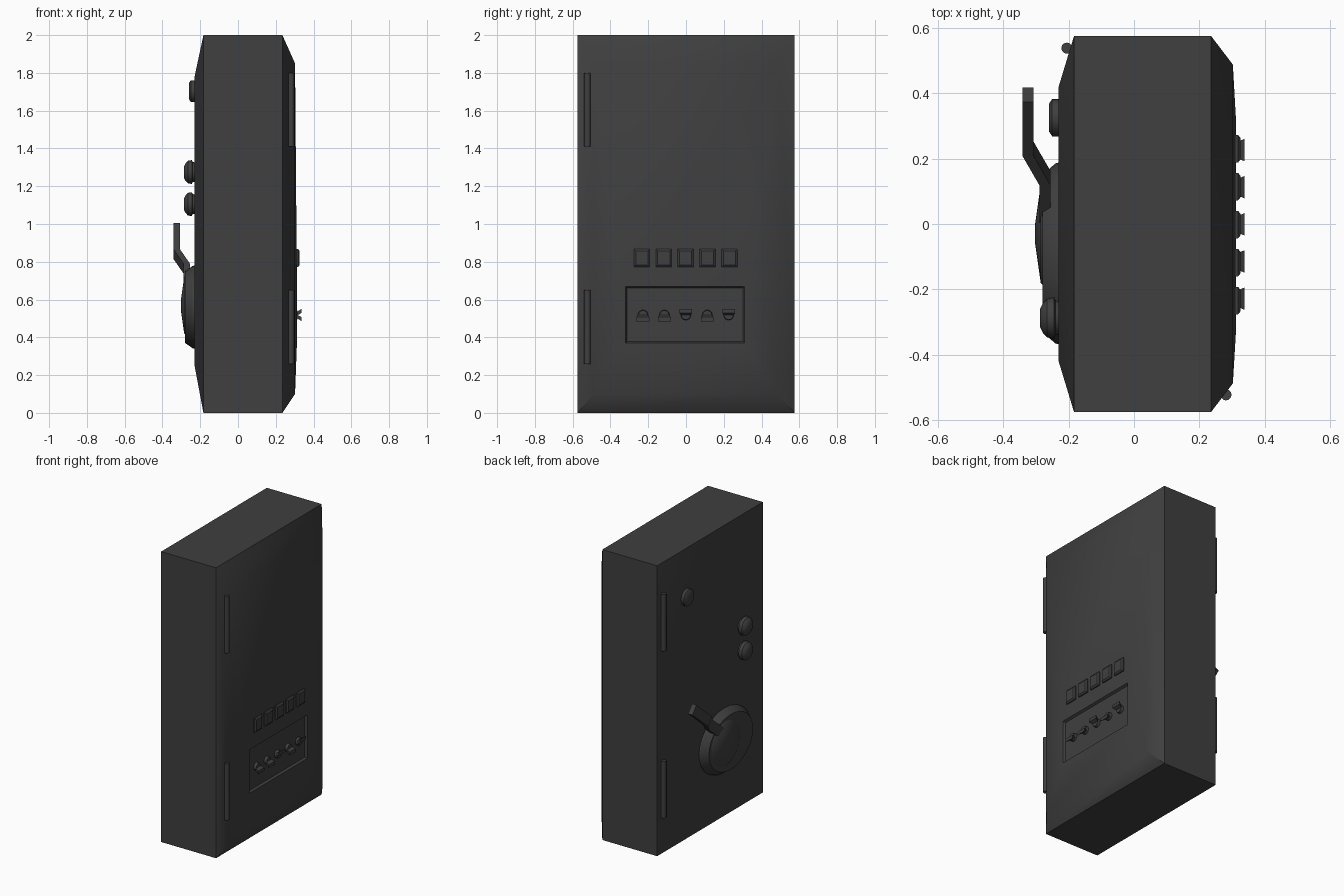
import bpy, bmesh, math
from mathutils import Vector

if "Cube" in bpy.data.objects:
    bpy.data.objects.remove(bpy.data.objects["Cube"])

steel = bpy.data.materials.new("dark_grey_steel")
steel.use_nodes = True
colour = (0.05, 0.05, 0.05, 1)
steel.diffuse_color = colour
steel.node_tree.nodes["Principled BSDF"].inputs["Base Color"].default_value = colour


def stack(name, loops, smooth=None, caps=(True, True)):
    """Skin a list of equal-length vertex loops and cap the ends."""
    bm = bmesh.new()
    rings = [[bm.verts.new(p) for p in loop] for loop in loops]
    n = len(rings[0])
    for a, b in zip(rings, rings[1:]):
        for i in range(n):
            j = (i + 1) % n
            bm.faces.new((a[i], a[j], b[j], b[i]))
    if caps[0]:
        bm.faces.new(rings[0][::-1])
    if caps[1]:
        bm.faces.new(rings[-1])
    bmesh.ops.recalc_face_normals(bm, faces=bm.faces)
    mesh = bpy.data.meshes.new(name)
    bm.to_mesh(mesh)
    bm.free()
    mesh.materials.append(steel)
    obj = bpy.data.objects.new(name, mesh)
    bpy.context.collection.objects.link(obj)
    if smooth:
        bpy.ops.object.select_all(action="DESELECT")
        obj.select_set(True)
        bpy.context.view_layer.objects.active = obj
        bpy.ops.object.shade_smooth_by_angle(angle=math.radians(smooth))
    return obj


def rect(x, y0, y1, z0, z1):
    return [(x, y0, z0), (x, y1, z0), (x, y1, z1), (x, y0, z1)]


def oval(x, y, z, ry, rz, n=24):
    angles = [math.tau * i / n for i in range(n)]
    return [(x, y + ry * math.cos(a), z + rz * math.sin(a)) for a in angles]


def knob(name, y, z, profile):
    stack(name, [oval(x, y, z, r, r) for x, r in profile], 35)


# Cabinet with a shallow dished door on each wide side
W = 0.575
RIGHT, LEFT = 0.235, -0.183
door_right = [
    rect(RIGHT, -W, W, 0, 2),
    rect(0.302, -0.487, 0.487, 0.1, 1.85),
    rect(0.312, -0.32, 0.31, 0.37, 0.67),
    rect(0.297, -0.312, 0.302, 0.378, 0.662),
]
door_left = [
    rect(-0.23, -0.42, 0.42, 0.25, 1.78),
    rect(LEFT, -W, W, 0, 2),
]
stack("cabinet_body", [door_left[1], door_right[0]], caps=(False, False))
stack("switch_door", door_right, 44, (False, True))
stack("handle_door", door_left, 44, (True, False))

# Hinge pins, two on each door
for side, x, y in (("right", 0.281, -0.522), ("left", -0.205, 0.537)):
    for level, z in (("lower", 0.455), ("upper", 1.605)):
        loops = []
        for end in (z - 0.195, z + 0.195):
            loops.append([(x + 0.017 * math.cos(a), y + 0.017 * math.sin(a), end)
                          for a in (math.tau * i / 12 for i in range(12))])
        stack(f"{side}_{level}_hinge", loops, 40)

# Row of push buttons and row of toggle switches
for i in range(5):
    y = -0.234 + i * 0.116
    stack(f"push_button_{i + 1}", [
        rect(0.3, y - 0.042, y + 0.042, 0.772, 0.868),
        rect(0.318, y - 0.042, y + 0.042, 0.772, 0.868),
        rect(0.326, y - 0.032, y + 0.032, 0.782, 0.858)])
    y = -0.228 + i * 0.1135
    tilt = 1 if i in (2, 4) else -1
    knob(f"toggle_collar_{i + 1}", y, 0.518, [(0.29, 0.028), (0.316, 0.024)])
    tip = 0.518 + tilt * 0.022
    stack(f"toggle_lever_{i + 1}", [
        rect(0.3, y - 0.018, y + 0.018, 0.509, 0.527),
        rect(0.337, y - 0.034, y + 0.034, tip - 0.011, tip + 0.011)])

# Indicator lamp and two control knobs
knob("indicator_lamp", 0.325, 1.703, [(-0.22, 0.057), (-0.25, 0.057), (-0.26, 0.042)])
for level, z in (("lower", 1.105), ("upper", 1.275)):
    knob(f"{level}_control_knob", -0.287, z,
         [(-0.22, 0.05), (-0.24, 0.053), (-0.244, 0.063), (-0.265, 0.06), (-0.278, 0.046), (-0.287, 0.028)])

# Handle plate with a stepped rim and a domed hub
CY, CZ = -0.09, 0.56
stack("handle_plate", [
    oval(-0.22, CY, CZ, 0.28, 0.222, 32),
    oval(-0.24, CY, CZ, 0.275, 0.218, 32),
    oval(-0.28, CY, CZ, 0.24, 0.19, 32)], 25)
stack("handle_hub", [
    oval(-0.27, -0.03, 0.57, 0.165, 0.165),
    oval(-0.285, -0.03, 0.57, 0.15, 0.15),
    oval(-0.302, -0.03, 0.57, 0.03, 0.03)], 40)

# Cranked handle lever
across = Vector((0, -0.64, 0.77)) * 0.034
depth = Vector((0.017, 0, 0))
path = [(-0.272, -0.05, 0.605), (-0.272, 0.14, 0.765), (-0.324, 0.23, 0.84), (-0.324, 0.395, 0.98)]
stack("handle_lever", [[Vector(p) + a * across + d * depth
                        for a, d in ((-1, -1), (1, -1), (1, 1), (-1, 1))] for p in path])
